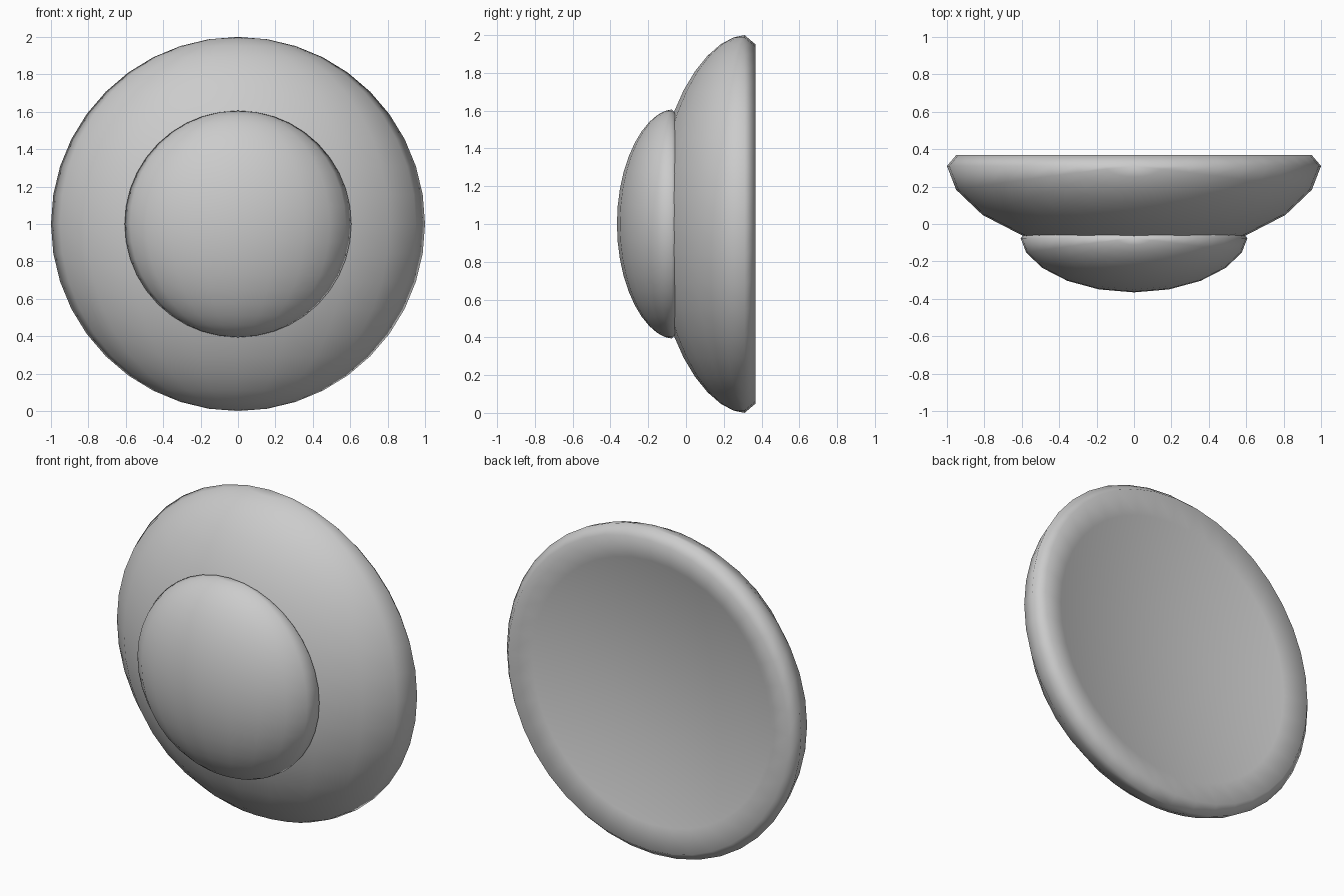
import bpy, bmesh
from math import sin, cos, pi

if "Cube" in bpy.data.objects:
    bpy.data.objects.remove(bpy.data.objects["Cube"])

SIDES = 40
HOLLOW = 0.13  # depth of the concave back


def rounded_dish(name, scale, y_rim):
    """Dish facing -y: bulging front, narrow rim and shallow hollow back."""
    bm = bmesh.new()
    # Front: flattened half sphere
    bmesh.ops.create_uvsphere(bm, u_segments=20, v_segments=SIDES // 2, radius=1)
    bmesh.ops.delete(bm, geom=[v for v in bm.verts if v.co.y > 1e-4], context='VERTS')
    for v in bm.verts:
        v.co.y = -0.478 * max(-v.co.y, 0) ** 1.13

    # Back: rim and hollow turned about the y axis
    profile = [(1.0, 0.0)]
    profile += [(r, 0.058 - HOLLOW * (1 - (r / 0.951) ** 2)) for r in (0.951, 0.809, 0.588, 0.309)]
    rings = [[bm.verts.new((r * cos(2 * pi * i / SIDES), y, r * sin(2 * pi * i / SIDES)))
              for i in range(SIDES)] for r, y in profile]
    tip = bm.verts.new((0, 0.058 - HOLLOW, 0))
    for i in range(SIDES):
        j = (i + 1) % SIDES
        for a, b in zip(rings, rings[1:]):
            bm.faces.new((a[i], a[j], b[j], b[i]))
        bm.faces.new((rings[-1][i], rings[-1][j], tip))

    # Weld, shade and place
    bmesh.ops.remove_doubles(bm, verts=bm.verts, dist=0.001)
    bmesh.ops.recalc_face_normals(bm, faces=bm.faces)
    for f in bm.faces:
        f.smooth = True
    for v in bm.verts:
        v.co = (v.co.x * scale, y_rim + v.co.y * scale, 1 + v.co.z * scale)
    mesh = bpy.data.meshes.new(name)
    bm.to_mesh(mesh)
    bm.free()
    bpy.context.collection.objects.link(bpy.data.objects.new(name, mesh))


# Large dish with a smaller copy set into its front
rounded_dish("dish", 1.0, 0.31)
rounded_dish("front_dome", 0.606, -0.076)
